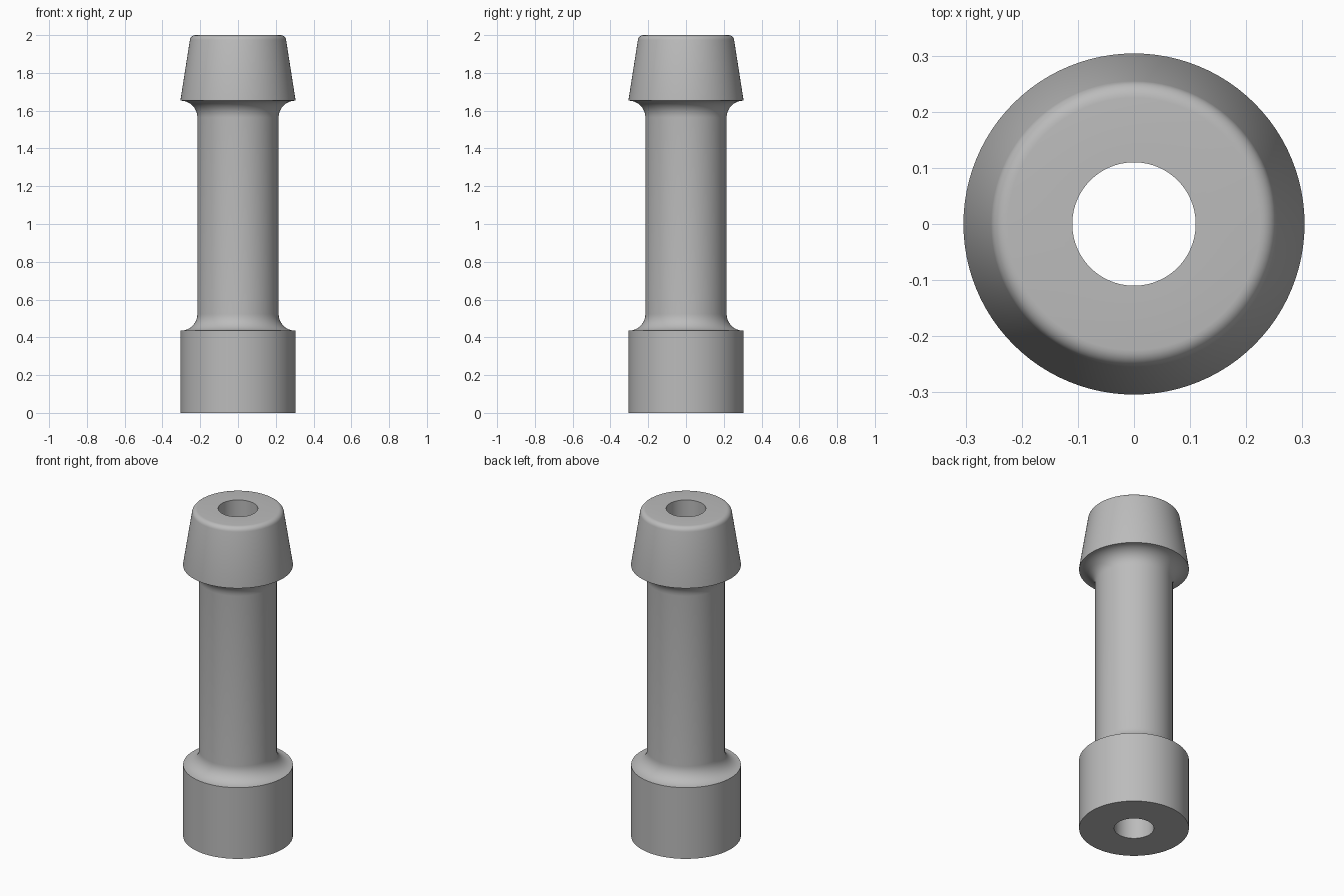
import bpy
import bmesh
from math import cos, sin, pi, radians
from mathutils import Matrix, Vector

if "Cube" in bpy.data.objects:
    bpy.data.objects.remove(bpy.data.objects["Cube"], do_unlink=True)

SEGMENTS = 96
RIM, STEM, BORE = 0.304, 0.215, 0.11
BASE_TOP, HEAD_BOTTOM, HEIGHT = 0.435, 1.66, 2.0
FILLET = RIM - STEM


def arc(r, z, radius, start, end, steps=10):
    """Points of an arc in the radius/height plane, angles in degrees."""
    angles = [radians(start + (end - start) * i / steps) for i in range(steps + 1)]
    return [(r + radius * cos(a), z + radius * sin(a)) for a in angles]


# Single grey material
grey = bpy.data.materials.new("plain grey")
grey.use_nodes = True
colour = (0.5, 0.5, 0.5, 1)
grey.diffuse_color = colour
grey.node_tree.nodes["Principled BSDF"].inputs["Base Color"].default_value = colour

# Closed profile: base, concave fillets, stem, tapered head, rounded lip, bore
profile = [(BORE, 0), (RIM, 0)]
profile += arc(RIM, BASE_TOP + FILLET, FILLET, 270, 180)
profile += arc(RIM, HEAD_BOTTOM - 0.007 - FILLET, FILLET, 180, 90)
profile += [(RIM, HEAD_BOTTOM)]
profile += arc(0.225, HEIGHT - 0.03, 0.03, 9, 90, 6)
profile += [(BORE, HEIGHT)]

# Revolve the profile around the vertical axis
bm = bmesh.new()
verts = [bm.verts.new((r, 0, z)) for r, z in profile]
edges = [bm.edges.new((v, verts[(i + 1) % len(verts)])) for i, v in enumerate(verts)]
bmesh.ops.spin(bm, geom=verts + edges, axis=(0, 0, 1), cent=(0, 0, 0),
               angle=2 * pi, steps=SEGMENTS, use_merge=True)
bmesh.ops.remove_doubles(bm, verts=bm.verts, dist=0.0001)
bmesh.ops.recalc_face_normals(bm, faces=bm.faces)
mesh = bpy.data.meshes.new("flanged_sleeve")
bm.to_mesh(mesh)
bm.free()
mesh.materials.append(grey)

sleeve = bpy.data.objects.new("flanged_sleeve", mesh)
bpy.context.collection.objects.link(sleeve)
bpy.context.view_layer.objects.active = sleeve
sleeve.select_set(True)
bpy.ops.object.shade_smooth_by_angle(angle=radians(30))
